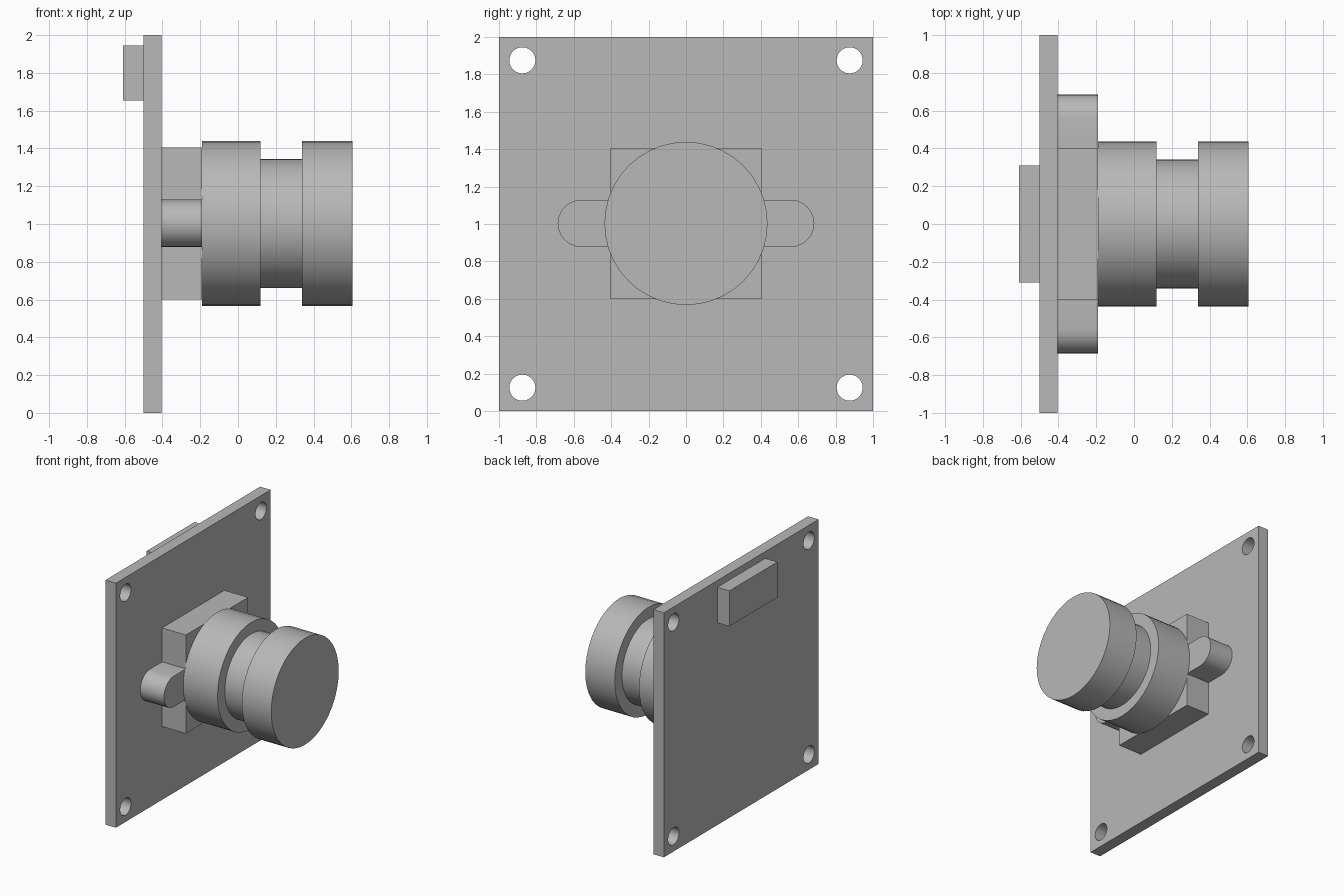
import bpy, bmesh
from math import cos, sin, pi, radians
from mathutils import Matrix

if "Cube" in bpy.data.objects:
    bpy.data.objects.remove(bpy.data.objects["Cube"], do_unlink=True)

# Single grey material
grey = bpy.data.materials.new("plain grey")
grey.use_nodes = True
GREY = (0.48, 0.48, 0.48, 1)
grey.diffuse_color = GREY
grey.node_tree.nodes["Principled BSDF"].inputs["Base Color"].default_value = GREY

MID = 1.003  # height of the optical axis


def extrude(name, outline, x0, x1):
    """Solid made from a (y, z) outline swept along x."""
    bm = bmesh.new()
    base = bm.faces.new([bm.verts.new((x0, y, z)) for y, z in outline])
    swept = bmesh.ops.extrude_face_region(bm, geom=[base])["geom"]
    verts = [v for v in swept if isinstance(v, bmesh.types.BMVert)]
    bmesh.ops.translate(bm, verts=verts, vec=(x1 - x0, 0, 0))
    bmesh.ops.recalc_face_normals(bm, faces=bm.faces)
    mesh = bpy.data.meshes.new(name)
    bm.to_mesh(mesh)
    bm.free()
    mesh.materials.append(grey)
    obj = bpy.data.objects.new(name, mesh)
    bpy.context.collection.objects.link(obj)
    return obj


def rectangle(y, z0, z1):
    return [(-y, z0), (y, z0), (y, z1), (-y, z1)]


def arc(y, z, r, start, end, steps):
    angles = [start + (end - start) * i / steps for i in range(steps + 1)]
    return [(y + r * cos(a), z + r * sin(a)) for a in angles]


def circle(y, z, r, sides):
    return arc(y, z, r, 0, 2 * pi, sides)[:-1]


def smooth(obj):
    bpy.ops.object.select_all(action="DESELECT")
    obj.select_set(True)
    bpy.context.view_layer.objects.active = obj
    bpy.ops.object.shade_smooth_by_angle(angle=radians(35))


# Circuit board with a mounting hole in each corner
board = extrude("circuit_board", rectangle(1, 0, 2), -0.5, -0.405)
holes = []
for y in (-0.875, 0.875):
    for z in (0.125, 1.875):
        hole = extrude("hole_cutter", circle(y, z, 0.07, 24), -0.55, -0.35)
        hole.hide_render = True
        holes.append(hole)
        cut = board.modifiers.new("hole", "BOOLEAN")
        cut.operation = "DIFFERENCE"
        cut.solver = "EXACT"
        cut.object = hole
bpy.context.view_layer.objects.active = board
for cut in list(board.modifiers):
    bpy.ops.object.modifier_apply(modifier=cut.name)
for hole in holes:
    bpy.data.objects.remove(hole, do_unlink=True)
smooth(board)

# Connector on the back of the board
extrude("rear_connector", rectangle(0.31, 1.655, 1.945), -0.61, -0.5)

# Square lens mount with a round-ended tab on each side
H, R = 0.403, 0.126
half = [(H, MID - H), (H, MID - R)]
half += arc(0.56, MID, R, -pi / 2, pi / 2, 12)
half += [(H, MID + R), (H, MID + H)]
mount = half + [(-y, z) for y, z in reversed(half)]
smooth(extrude("lens_mount", mount, -0.405, -0.19))

# Stepped round lens
for name, radius, x0, x1 in (
    ("lens_barrel", 0.436, -0.19, 0.12),
    ("lens_neck", 0.342, 0.12, 0.34),
    ("lens_head", 0.436, 0.34, 0.606),
):
    smooth(extrude(name, circle(0, MID, radius, 40), x0, x1))
